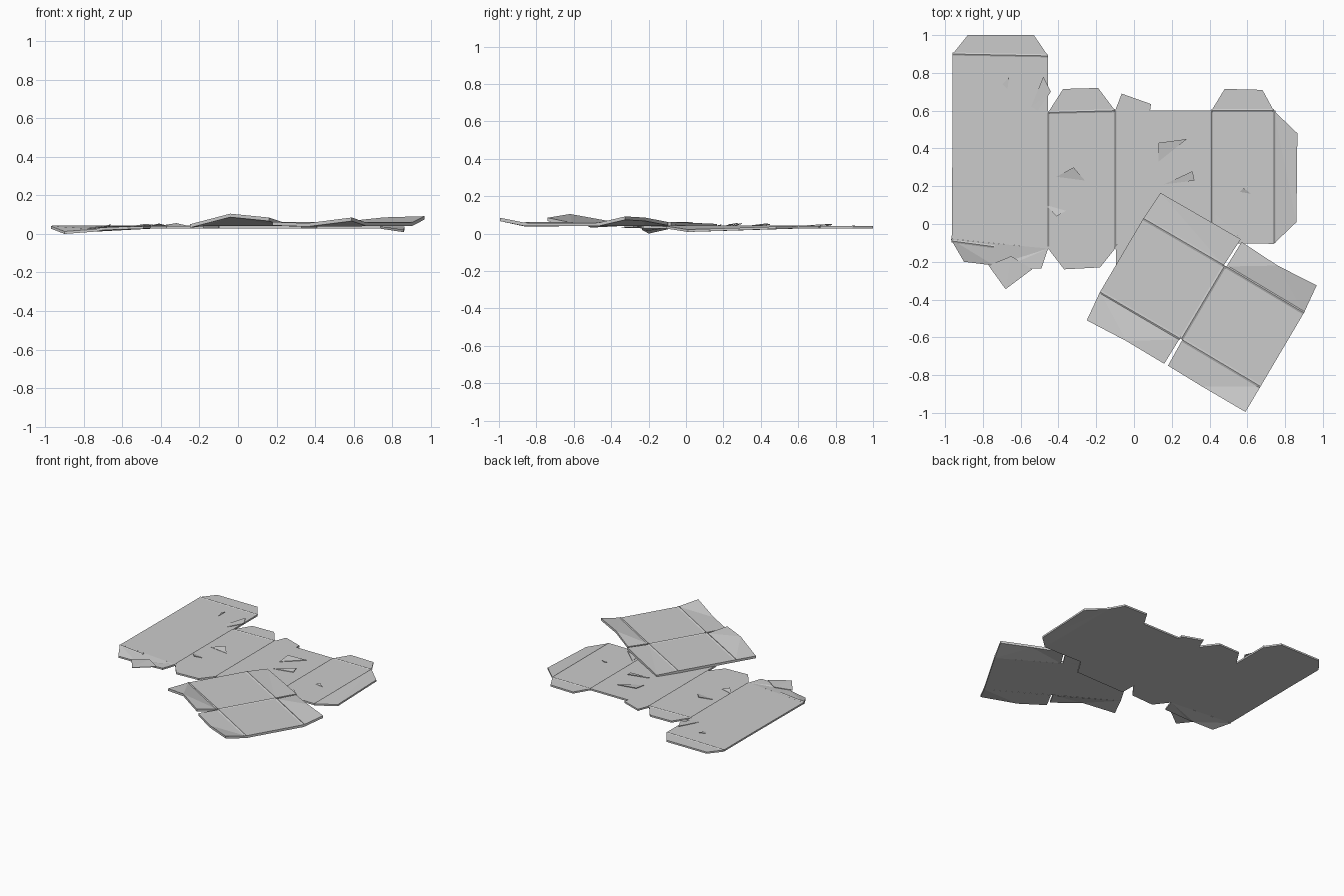
import bpy, bmesh
from mathutils import Vector

if "Cube" in bpy.data.objects:
    bpy.data.objects.remove(bpy.data.objects["Cube"])

SHEET_Z, SHEET_T = 0.040, 0.013
BOX_Z, BOX_T = 0.058, 0.018


def slab(name, pts, z, t):
    """Thin card piece; each point is (x, y) or (x, y, top height)."""
    top = [Vector((p[0], p[1], p[2] if len(p) > 2 else z)) for p in pts]
    area = sum(a.x * b.y - b.x * a.y for a, b in zip(top, top[1:] + top[:1]))
    if area < 0:
        top.reverse()
    bm = bmesh.new()
    up = [bm.verts.new(p) for p in top]
    lo = [bm.verts.new(p - Vector((0, 0, t))) for p in top]
    faces = [bm.faces.new(up), bm.faces.new(lo[::-1])]
    for i in range(len(up)):
        j = (i + 1) % len(up)
        bm.faces.new((up[j], up[i], lo[i], lo[j]))
    bmesh.ops.triangulate(bm, faces=faces)
    me = bpy.data.meshes.new(name)
    bm.to_mesh(me)
    bm.free()
    ob = bpy.data.objects.new(name, me)
    bpy.context.collection.objects.link(ob)


def crease(name, a, b, z, w=0.008, h=0.004):
    """Low triangular bead along a fold line."""
    a, b = Vector((*a, z)), Vector((*b, z))
    d = (b - a).normalized()
    s = Vector((-d.y, d.x, 0)) * w
    up = Vector((0, 0, h))
    me = bpy.data.meshes.new(name)
    me.from_pydata([a - s, b - s, b + s, a + s, a + up, b + up], [],
                   [(0, 1, 5, 4), (2, 3, 4, 5), (1, 2, 5), (3, 0, 4)])
    bpy.context.collection.objects.link(bpy.data.objects.new(name, me))


# Large unfolded carton: four walls with end and glue flaps
sheet = {
    "wide_wall_left": [(-.965, -.08), (-.455, -.13), (-.455, .60), (-.96, .60)],
    "wide_wall_extension": [(-.96, .60), (-.455, .60), (-.455, .89), (-.96, .90)],
    "extension_flap": [(-.96, .90), (-.455, .89), (-.53, 1.0), (-.88, 1.0)],
    "left_lower_flap": [(-.97, -.08), (-.90, -.20, .013), (-.74, -.22, .025),
                        (-.70, -.235, .033), (-.49, -.235), (-.455, -.13)],
    "narrow_wall_left": [(-.455, -.13), (-.10, -.13), (-.10, .60), (-.455, .59)],
    "narrow_left_upper_flap": [(-.455, .59), (-.10, .60), (-.19, .72), (-.375, .715)],
    "narrow_left_lower_flap": [(-.455, -.13), (-.37, -.24), (-.18, -.23), (-.10, -.13)],
    "wide_wall_right": [(-.10, -.11), (.41, -.10), (.41, .60), (-.10, .60)],
    "wide_right_lower_flap": [(-.097, -.11), (-.095, -.24), (.33, -.23), (.41, -.10)],
    "torn_upper_flap": [(-.10, .60), (.085, .60), (.09, .635), (-.065, .69)],
    "narrow_wall_right": [(.41, -.10), (.74, -.105), (.74, .60), (.41, .60)],
    "narrow_right_upper_flap": [(.41, .60), (.74, .60), (.68, .71), (.48, .715)],
    "glue_flap": [(.74, -.105), (.86, .01, .022), (.865, .48, .038), (.74, .60)],
}
for name, pts in sheet.items():
    slab(name, pts, SHEET_Z, SHEET_T)

# Small detached panel lying over the carton, its flaps curling upward
panel = {
    "loose_panel_left": [(.05, .03), (.48, -.22), (.25, -.61), (-.18, -.36)],
    "loose_panel_right": [(.48, -.22), (.90, -.47), (.67, -.86), (.25, -.61)],
    "loose_flap_upper_left": [(.05, .03), (.14, .165, .052), (.565, -.08, .062), (.475, -.22)],
    "loose_flap_lower_left": [(-.18, -.36), (-.25, -.51, .05), (-.04, -.62, .105),
                              (.16, -.74, .085), (.24, -.61)],
    "loose_flap_upper_right": [(.49, -.225), (.57, -.095, .062), (.76, -.22, .086),
                               (.967, -.325, .092), (.90, -.47)],
    "loose_flap_lower_right": [(.255, -.615), (.18, -.75, .062), (.36, -.86, .056),
                               (.59, -.995, .085), (.67, -.86)],
}
for name, pts in panel.items():
    slab(name, pts, BOX_Z, BOX_T)

# Fold lines
folds = [((-.96, .90), (-.455, .89)), ((-.965, -.09), (-.74, -.12)),
         ((-.455, -.12), (-.455, .59)), ((-.455, .59), (-.10, .60)),
         ((-.10, -.12), (-.10, .60)), ((.41, -.09), (.41, .60)),
         ((.41, .60), (.74, .60)), ((.74, -.10), (.74, .60))]
for i, (a, b) in enumerate(folds):
    crease(f"carton_fold_{i + 1}", a, b, SHEET_Z)
folds = [((.05, .03), (.475, -.217)), ((-.18, -.36), (.245, -.607)),
         ((.49, -.226), (.90, -.47)), ((.26, -.616), (.67, -.86)),
         ((.48, -.22), (.25, -.61))]
for i, (a, b) in enumerate(folds):
    crease(f"panel_fold_{i + 1}", a, b, BOX_Z, .01, .005)

# Torn scraps, each lifted at one corner
scraps = [
    [(-.695, .74), (-.66, .78, .05), (-.67, .715)],
    [(-.545, .62), (-.48, .78, .052), (-.44, .70, .048), (-.51, .60)],
    [(-.41, .25), (-.32, .30, .056), (-.26, .23)],
    [(-.465, .10), (-.41, .04, .054), (-.36, .07)],
    [(.13, .43, .055), (.28, .45, .05), (.13, .33)],
    [(.16, .21), (.31, .28, .058), (.32, .23, .05)],
    [(.56, .17), (.58, .19, .05), (.62, .16)],
    [(.43, .05), (.55, -.06, .048), (.44, -.02)],
    [(-.77, -.22, .032), (-.68, -.345, .036), (-.54, -.24, .042), (-.65, -.17)],
]
for i, pts in enumerate(scraps):
    slab(f"scrap_{i + 1}", pts, SHEET_Z + .002, .004)
